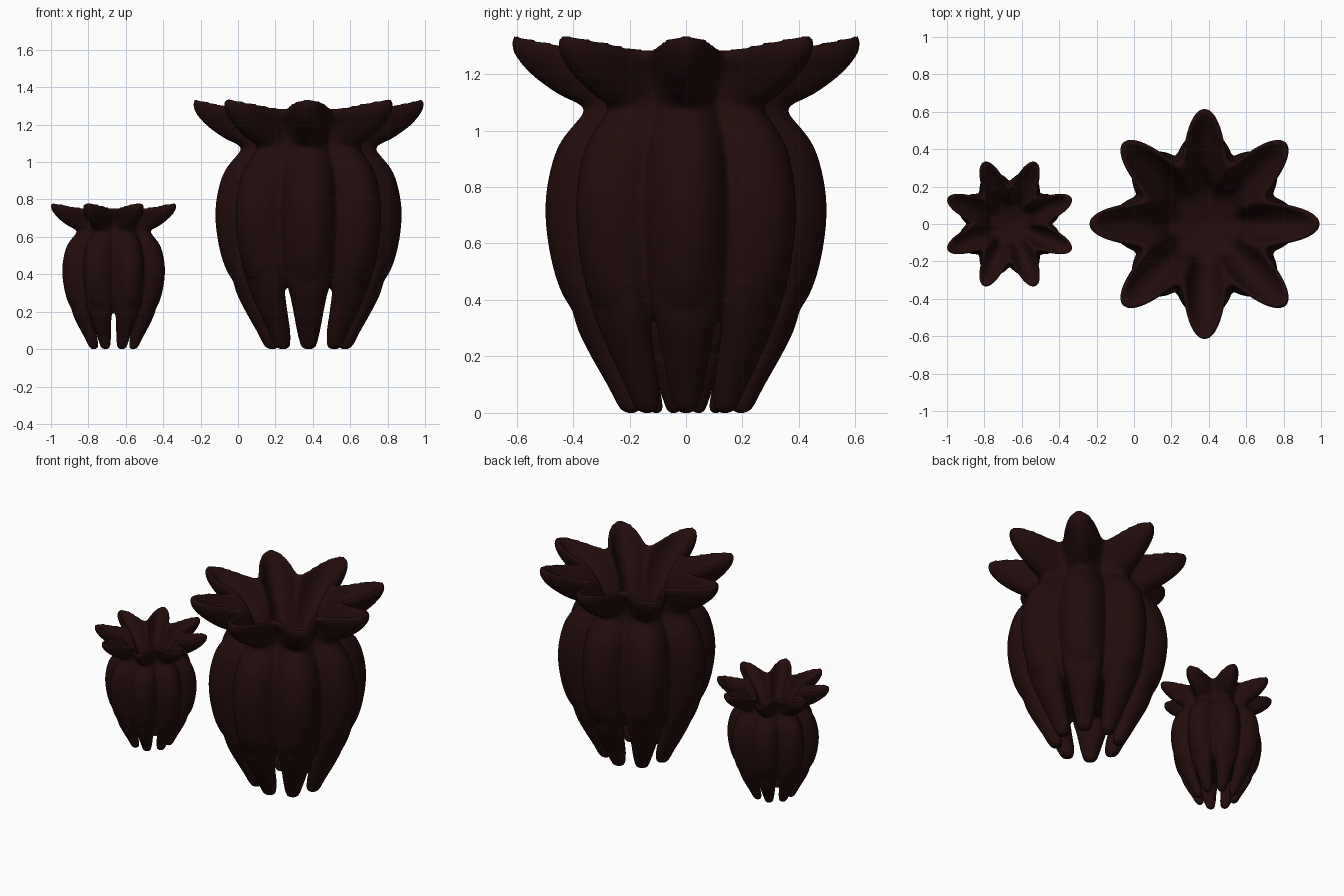
import bpy, bmesh, math
from mathutils import Matrix

if "Cube" in bpy.data.objects:
    bpy.data.objects.remove(bpy.data.objects["Cube"])

mat = bpy.data.materials.new("dark red brown")
mat.diffuse_color = (0.0165, 0.0035, 0.0035, 1)
mat.use_nodes = True
mat.node_tree.nodes["Principled BSDF"].inputs["Base Color"].default_value = mat.diffuse_color
LOBES, STEPS = 8, 24

# pot wall: lobe radius, groove radius, lobe z, groove z, petal blend
WALL = [
    (0.02, 0.02, 0.33, 0.33, 0), (0.25, 0.22, 0.33, 0.33, 0),
    (0.36, 0.29, 0.33, 0.34, 0), (0.438, 0.345, 0.42, 0.42, 0),
    (0.485, 0.375, 0.58, 0.58, 0), (0.497, 0.385, 0.76, 0.76, 0),
    (0.455, 0.355, 0.94, 0.94, 0), (0.365, 0.295, 1.06, 1.06, 0.3),
    (0.375, 0.29, 1.09, 1.11, 0.7), (0.46, 0.305, 1.133, 1.16, 1),
    (0.555, 0.33, 1.205, 1.21, 1), (0.612, 0.36, 1.28, 1.25, 1),
    (0.610, 0.355, 1.335, 1.28, 1), (0.565, 0.318, 1.31, 1.28, 1),
    (0.50, 0.275, 1.25, 1.23, 1), (0.40, 0.24, 1.18, 1.17, 1),
    (0.30, 0.215, 1.10, 1.10, 1), (0.245, 0.195, 1.02, 1.02, 1),
    (0.18, 0.16, 0.93, 0.93, 1), (0.02, 0.02, 0.885, 0.885, 1),
]
# legs: centre radius, z, half width, half depth
LEG = [
    (0.195, 0.0, 0.018, 0.018), (0.195, 0.008, 0.035, 0.032),
    (0.200, 0.03, 0.046, 0.044), (0.223, 0.10, 0.063, 0.057),
    (0.262, 0.19, 0.080, 0.069), (0.299, 0.28, 0.098, 0.078),
    (0.325, 0.35, 0.116, 0.075), (0.378, 0.46, 0.122, 0.050),
]


def smooth_rows(rows, n=4):
    """Catmull-Rom interpolation through the profile rows."""
    out = []
    for i in range(len(rows) - 1):
        p = [rows[max(0, min(len(rows) - 1, i + k))] for k in (-1, 0, 1, 2)]
        for j in range(n):
            t = j / n
            out.append([0.5 * (2 * b + (c - a) * t + (2 * a - 5 * b + 4 * c - d) * t * t
                               + (3 * b - a - 3 * c + d) * t ** 3)
                        for a, b, c, d in zip(*p)])
    return out + [list(rows[-1])]


def loft(bm, rings):
    rings = [[bm.verts.new(co) for co in ring] for ring in rings]
    for a, b in zip(rings, rings[1:]):
        n = len(a)
        for i in range(n):
            bm.faces.new((a[i], a[(i + 1) % n], b[(i + 1) % n], b[i]))
    bm.faces.new(rings[0][::-1])
    bm.faces.new(rings[-1])


def wall_ring(row):
    rl, rg, zl, zg, k = row
    ring = []
    n = LOBES * STEPS
    for i in range(n):
        a = 2 * math.pi * i / n
        rib = abs(math.cos(LOBES * a / 2)) ** 0.9
        petal = 0.5 + 0.5 * math.cos(LOBES * a)
        s = rib * (1 - k) + petal * k
        r = rg + (rl - rg) * s
        ring.append((r * math.cos(a), r * math.sin(a), zg + (zl - zg) * s))
    return ring


def leg_ring(row, ang):
    rc, z, w, d = row
    ring = []
    for i in range(24):
        t = 2 * math.pi * i / 24
        x, y = rc + d * math.cos(t), w * math.sin(t)
        ring.append((x * math.cos(ang) - y * math.sin(ang),
                     x * math.sin(ang) + y * math.cos(ang), z))
    return ring


def ribbed_pot(name, x, scale, turn, voxel):
    bm = bmesh.new()
    # ribbed body with flared petals and a sunken bowl on top
    loft(bm, [wall_ring(r) for r in smooth_rows(WALL)])
    # tapering legs continuing each rib
    for i in range(LOBES):
        loft(bm, [leg_ring(r, 2 * math.pi * i / LOBES) for r in smooth_rows(LEG)])
    bmesh.ops.recalc_face_normals(bm, faces=bm.faces)
    bmesh.ops.transform(bm, verts=bm.verts, matrix=Matrix.Translation((x, 0, 0))
                        @ Matrix.Rotation(turn, 4, 'Z') @ Matrix.Scale(scale, 4))
    me = bpy.data.meshes.new(name)
    bm.to_mesh(me)
    bm.free()
    me.materials.append(mat)
    ob = bpy.data.objects.new(name, me)
    bpy.context.collection.objects.link(ob)
    # fuse into one soft surface
    m = ob.modifiers.new("fuse", 'REMESH')
    m.mode = 'VOXEL'
    m.voxel_size = voxel
    m.use_smooth_shade = True
    s = ob.modifiers.new("soften", 'SMOOTH')
    s.factor, s.iterations = 0.5, 5
    dg = bpy.context.evaluated_depsgraph_get()
    baked = bpy.data.meshes.new_from_object(ob.evaluated_get(dg))
    ob.modifiers.clear()
    ob.data = baked
    if not baked.materials:
        baked.materials.append(mat)
    for p in baked.polygons:
        p.use_smooth = True
        p.material_index = 0


ribbed_pot("large_ribbed_pot", 0.377, 1.0, 0, 0.0115)
ribbed_pot("small_ribbed_pot", -0.665, 0.585, math.pi / 8, 0.0075)
